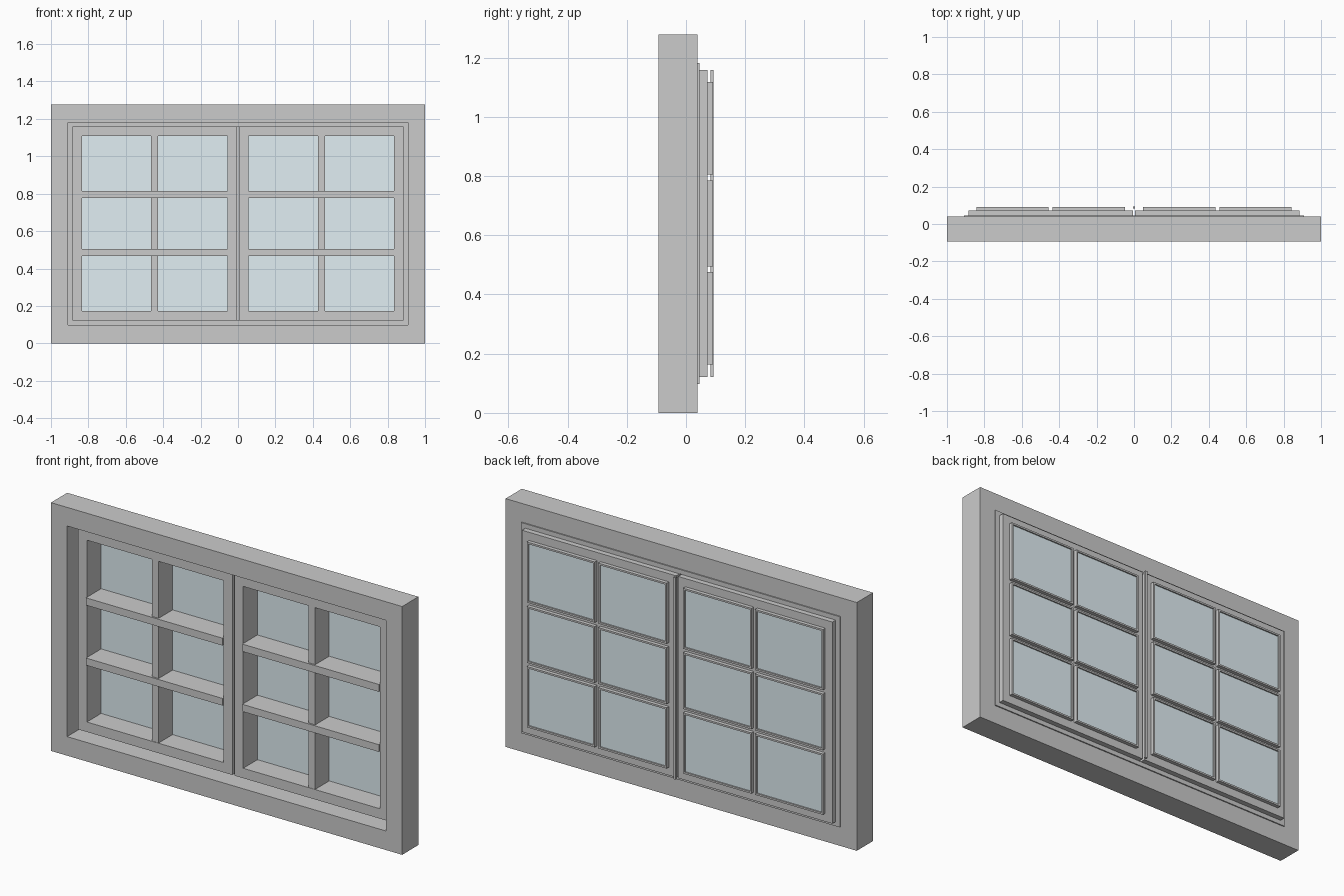
import bpy
import bmesh

if "Cube" in bpy.data.objects:
    bpy.data.objects.remove(bpy.data.objects["Cube"])


def add_part(name, boxes, material=None):
    """One object made of boxes given as (x0, x1, y0, y1, z0, z1)."""
    bm = bmesh.new()
    for x0, x1, y0, y1, z0, z1 in boxes:
        verts = bmesh.ops.create_cube(bm, size=1)["verts"]
        for v in verts:
            v.co.x = x1 if v.co.x > 0 else x0
            v.co.y = y1 if v.co.y > 0 else y0
            v.co.z = z1 if v.co.z > 0 else z0
    return finish(name, bm, material)


def add_frame(name, outer, inner, y0, y1):
    """Rectangular ring; outer and inner are (x0, x1, z0, z1)."""
    bm = bmesh.new()
    rings = []
    for x0, x1, z0, z1 in (outer, inner):
        for y in (y0, y1):
            rings.append([bm.verts.new((x, y, z)) for x, z in
                          ((x0, z0), (x1, z0), (x1, z1), (x0, z1))])
    of, ob, nf, nb = rings
    for a, b in ((of, nf), (nf, nb), (nb, ob), (ob, of)):
        for i in range(4):
            j = (i + 1) % 4
            bm.faces.new((a[i], a[j], b[j], b[i]))
    return finish(name, bm)


def finish(name, bm, material=None):
    bmesh.ops.recalc_face_normals(bm, faces=bm.faces)
    mesh = bpy.data.meshes.new(name)
    bm.to_mesh(mesh)
    bm.free()
    obj = bpy.data.objects.new(name, mesh)
    bpy.context.collection.objects.link(obj)
    if material:
        mesh.materials.append(material)
    return obj


glass = bpy.data.materials.new("glass")
glass.diffuse_color = (0.75, 0.86, 0.9, 1)
glass.use_nodes = True
glass.node_tree.nodes["Principled BSDF"].inputs["Base Color"].default_value = glass.diffuse_color

# Fixed surround and the thin stop behind the sashes
add_frame("outer_frame", (-1, 1, 0, 1.278), (-0.908, 0.908, 0.098, 1.182), -0.093, 0.039)
add_frame("sash_stop", (-0.908, 0.908, 0.098, 1.182), (-0.884, 0.884, 0.121, 1.159), 0.03, 0.045)

# Pane grid of the right-hand sash
columns = [(0.056, 0.427), (0.465, 0.834)]
rows = [(0.172, 0.467), (0.504, 0.776), (0.814, 1.108)]
FRONT, BACK = -0.038, 0.072

for side, s in (("left", -1), ("right", 1)):
    def span(a, b):
        return tuple(sorted((s * a, s * b)))

    # Sash frame
    add_frame(side + "_sash", span(0.006, 0.884) + (0.121, 1.159),
              span(0.056, 0.834) + (0.172, 1.108), FRONT, BACK)

    # Glazing bars: horizontals run through, slightly proud
    add_part(side + "_horizontal_bars",
             [span(0.056, 0.834) + (FRONT - 0.007, BACK, rows[i][1], rows[i + 1][0])
              for i in range(2)])
    add_part(side + "_vertical_bars",
             [span(0.427, 0.465) + (FRONT + 0.002, BACK, z0, z1) for z0, z1 in rows])

    # Glass panes with a bead around each on the back
    for c, (a, b) in enumerate(columns):
        for r, (z0, z1) in enumerate(rows):
            x0, x1 = span(a, b)
            m = 0.009
            add_frame(f"{side}_bead_{c}_{r}", (x0 - m, x1 + m, z0 - m, z1 + m),
                      (x0, x1, z0, z1), BACK, 0.091)
            add_part(f"{side}_pane_{c}_{r}", [(x0, x1, 0.078, 0.084, z0, z1)], glass)

# Thin strip covering the gap where the sashes meet
add_part("meeting_strip", [(-0.006, 0.006, 0.083, 0.093, 0.121, 1.159)])
